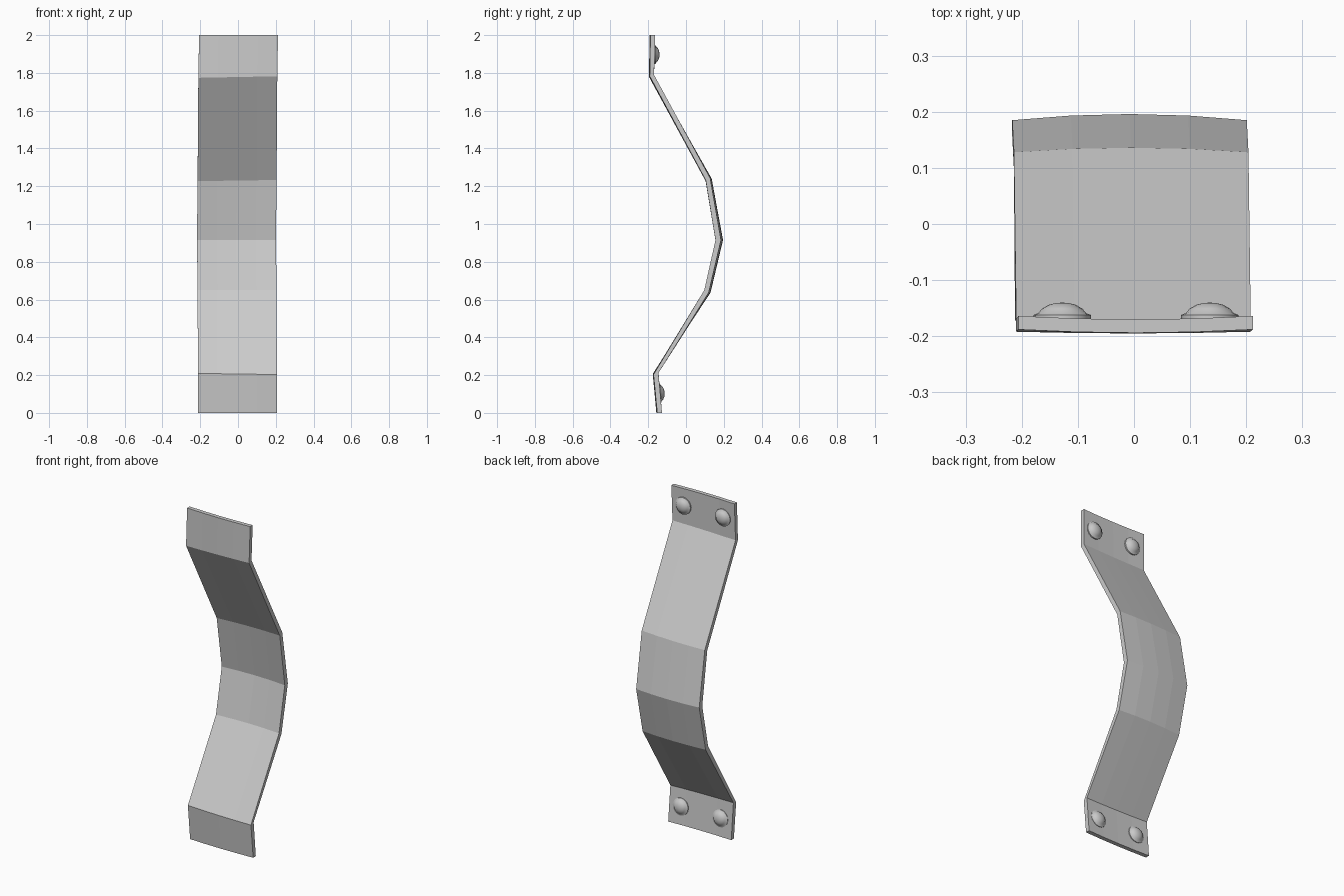
import bpy, bmesh, math
from mathutils import Matrix

if "Cube" in bpy.data.objects:
    bpy.data.objects.remove(bpy.data.objects["Cube"])

# Side profile: front (y, z), back (y, z), x centre, cross bow in y, slant in z
ROWS = [
    (-0.157, 0.000, -0.132, 0.000, -0.002, -0.005, 0.000),
    (-0.176, 0.206, -0.150, 0.214, -0.003, -0.004, -0.003),
    (0.107, 0.650, 0.130, 0.637, -0.005, 0.010, 0.000),
    (0.167, 0.915, 0.196, 0.915, -0.008, 0.011, 0.000),
    (0.112, 1.230, 0.136, 1.240, -0.005, 0.008, 0.003),
    (-0.195, 1.778, -0.172, 1.785, -0.001, -0.003, 0.004),
    (-0.194, 2.000, -0.170, 2.000, 0.003, -0.006, 0.000),
]
HALF_W = 0.209
COLS = [-1, -0.5, 0, 0.5, 1]


def finish(bm, name):
    bmesh.ops.recalc_face_normals(bm, faces=bm.faces[:])
    me = bpy.data.meshes.new(name)
    bm.to_mesh(me)
    bm.free()
    ob = bpy.data.objects.new(name, me)
    bpy.context.collection.objects.link(ob)
    return ob


# Bent strap: loop of points around each row's section, bridged along the length
bm = bmesh.new()
rings = []
for fy, fz, by, bz, cx, bow, slant in ROWS:
    ring = []
    for y, z, cols in ((fy, fz, COLS), (by, bz, COLS[::-1])):
        for t in cols:
            ring.append(bm.verts.new((cx + t * HALF_W, y - bow * t * t, z + slant * t)))
    rings.append(ring)
n = len(rings[0])
for a, b in zip(rings, rings[1:]):
    for i in range(n):
        j = (i + 1) % n
        bm.faces.new((a[i], a[j], b[j], b[i]))
for ring in (rings[0], rings[-1]):
    for i in range(len(COLS) - 1):
        bm.faces.new((ring[i], ring[i + 1], ring[n - 2 - i], ring[n - 1 - i]))
finish(bm, "bent_strap")


# Domed rivet with a thin rim, facing +y
RIVET = [(0.051, -0.008), (0.051, 0.008), (0.043, 0.011), (0.036, 0.019), (0.024, 0.026), (0.012, 0.029)]
SIDES = 16


def rivet(name, x, y, z, tilt):
    bm = bmesh.new()
    loops = [[bm.verts.new((r * math.cos(2 * math.pi * i / SIDES), h,
                            r * math.sin(2 * math.pi * i / SIDES)))
              for i in range(SIDES)] for r, h in RIVET]
    tip = bm.verts.new((0, 0.030, 0))
    for a, b in zip(loops, loops[1:]):
        for i in range(SIDES):
            j = (i + 1) % SIDES
            bm.faces.new((a[i], a[j], b[j], b[i]))
    for i in range(SIDES):
        bm.faces.new((loops[-1][i], loops[-1][(i + 1) % SIDES], tip))
    bm.faces.new(loops[0])
    m = Matrix.Translation((x, y, z)) @ Matrix.Rotation(tilt, 4, 'X')
    bmesh.ops.transform(bm, matrix=m, verts=bm.verts[:])
    ob = finish(bm, name)
    bpy.ops.object.select_all(action='DESELECT')
    bpy.context.view_layer.objects.active = ob
    ob.select_set(True)
    bpy.ops.object.shade_smooth_by_angle(angle=math.radians(35))


# Two rivets on each end tab
for x, side in ((-0.128, "left"), (0.135, "right")):
    rivet("upper_rivet_" + side, x, -0.170, 1.897, 0.0)
    rivet("lower_rivet_" + side, x - 0.003, -0.143, 0.105, 0.085)
